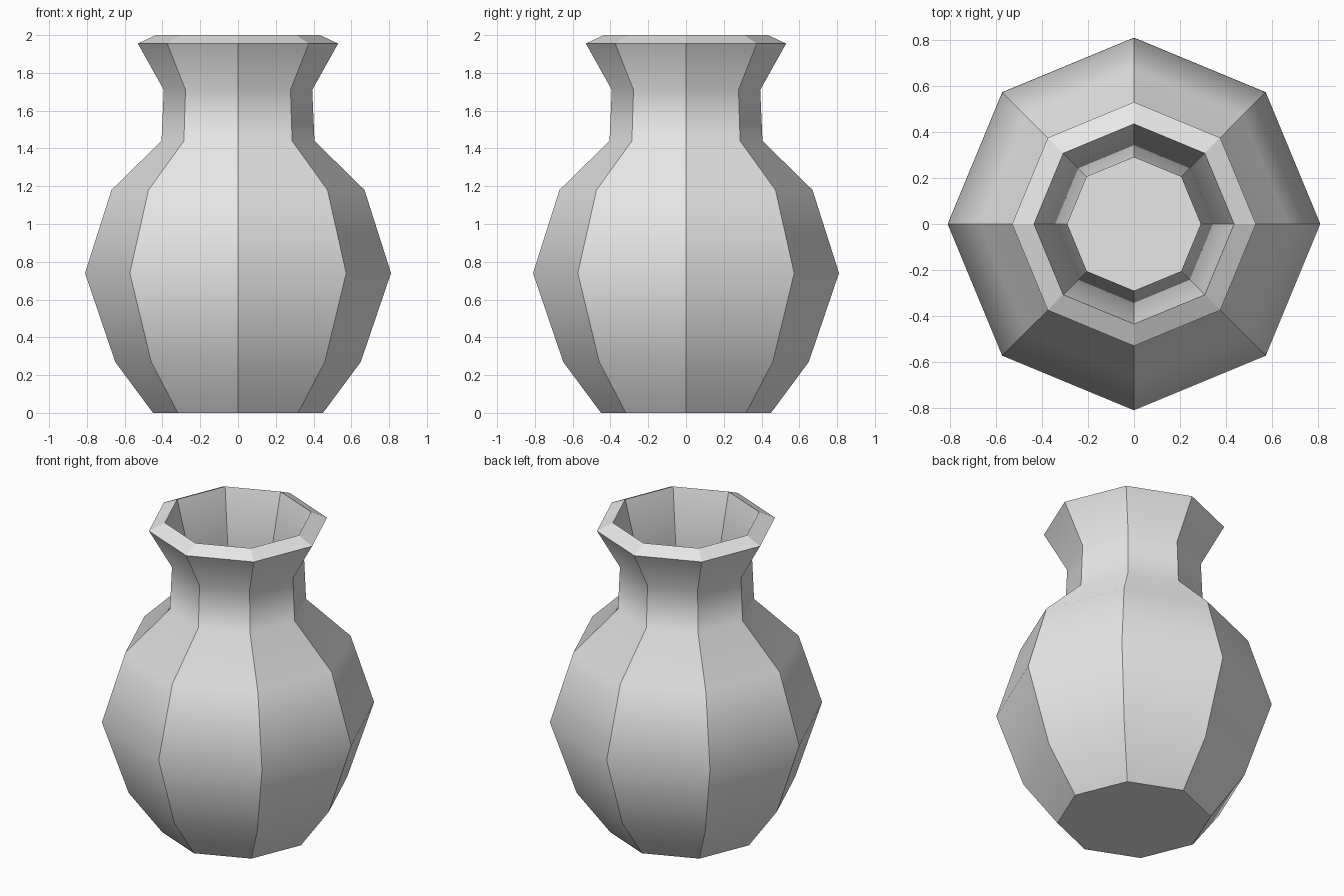
import bpy, bmesh, math

if "Cube" in bpy.data.objects:
    bpy.data.objects.remove(bpy.data.objects["Cube"])

SIDES = 8
# (radius, height) from the base, up the outside, over the rim, down inside to the floor
PROFILE = [(0.45, 0.0), (0.65, 0.27), (0.81, 0.74), (0.67, 1.18),
           (0.405, 1.44), (0.393, 1.71), (0.53, 1.955),
           (0.435, 2.0), (0.29, 1.45), (0.70, 0.74), (0.36, 0.10)]
SHARP_RINGS = {0, 6, 7, len(PROFILE) - 1}

clay = bpy.data.materials.new("light grey clay")
clay.diffuse_color = (0.8, 0.8, 0.8, 1)
clay.use_nodes = True
clay.node_tree.nodes["Principled BSDF"].inputs["Base Color"].default_value = clay.diffuse_color

# Octagonal rings joined into one hollow body
bm = bmesh.new()
rings = [[bm.verts.new((r * math.cos(2 * math.pi * k / SIDES),
                        r * math.sin(2 * math.pi * k / SIDES), z))
          for k in range(SIDES)] for r, z in PROFILE]
for low, high in zip(rings, rings[1:]):
    for k in range(SIDES):
        n = (k + 1) % SIDES
        bm.faces.new((low[k], low[n], high[n], high[k]))

# Underside and inner floor
bm.faces.new(rings[0][::-1])
bm.faces.new(rings[-1])

# Smooth up each panel, sharp between panels and at rim, base and floor
for f in bm.faces:
    f.smooth = True
for low, high in zip(rings, rings[1:]):
    for a, b in zip(low, high):
        bm.edges.get((a, b)).smooth = False
for i in SHARP_RINGS:
    for k in range(SIDES):
        bm.edges.get((rings[i][k], rings[i][(k + 1) % SIDES])).smooth = False

mesh = bpy.data.meshes.new("vase")
bm.to_mesh(mesh)
bm.free()
mesh.materials.append(clay)
bpy.context.collection.objects.link(bpy.data.objects.new("vase", mesh))
